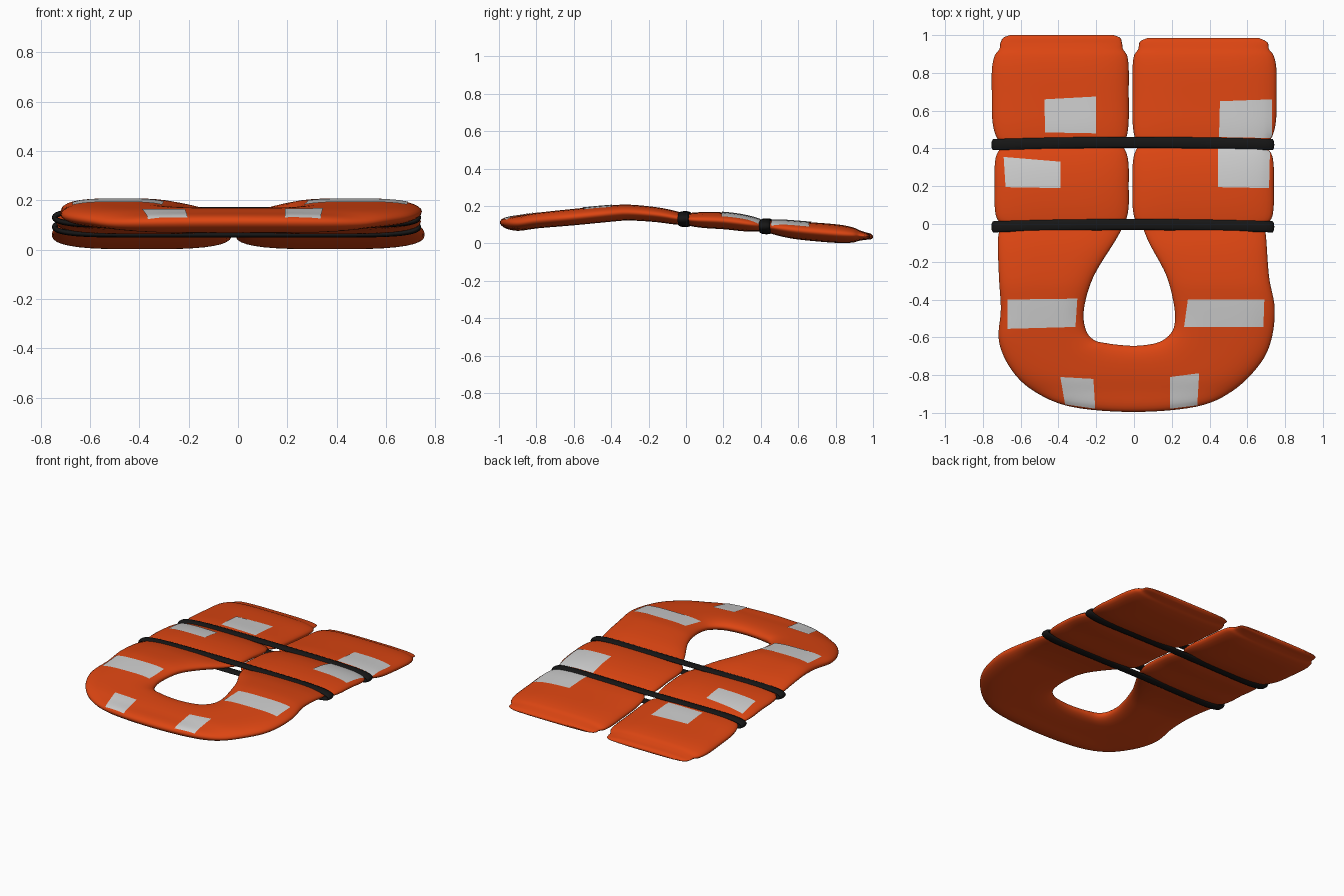
import bpy, bmesh, math
from mathutils import Vector
from mathutils.bvhtree import BVHTree

if "Cube" in bpy.data.objects:
    bpy.data.objects.remove(bpy.data.objects["Cube"])


def material(name, rgb):
    m = bpy.data.materials.new(name)
    m.diffuse_color = (*rgb, 1)
    m.use_nodes = True
    m.node_tree.nodes["Principled BSDF"].inputs["Base Color"].default_value = m.diffuse_color
    return m


ORANGE = material("orange_fabric", (0.72, 0.06, 0.006))
BLACK = material("black_webbing", (0.008, 0.008, 0.008))


def smooth(rows, k=6):
    """Catmull-Rom resampling of a list of number tuples."""
    out = []
    for i in range(len(rows) - 1):
        a, b, c, d = (rows[min(max(j, 0), len(rows) - 1)] for j in range(i - 1, i + 3))
        for s in range(k):
            t = s / k
            out.append(tuple(0.5 * (2 * q + (r - p) * t + (2 * p - 5 * q + 4 * r - w) * t * t
                                    + (3 * q - p - 3 * r + w) * t ** 3)
                             for p, q, r, w in zip(a, b, c, d)))
    return out + [rows[-1]]


# Height of the jacket's middle surface along y
MID = smooth([(-1.0, .113), (-.9, .108), (-.8, .122), (-.6, .141), (-.4, .160), (-.3, .165),
              (-.15, .153), (0, .130), (.2, .121), (.35, .103), (.43, .092), (.6, .070),
              (.8, .053), (.9, .045), (1.0, .036)])


def mid(y):
    for (y0, z0), (y1, z1) in zip(MID, MID[1:]):
        if y <= y1:
            return z0 + (z1 - z0) * max(0, (y - y0) / (y1 - y0))
    return MID[-1][1]


def make(name, verts, faces, mat=None):
    me = bpy.data.meshes.new(name)
    bm = bmesh.new()
    vs = [bm.verts.new(v) for v in verts]
    for f in faces:
        bm.faces.new([vs[i] for i in f])
    bmesh.ops.recalc_face_normals(bm, faces=bm.faces)
    for f in bm.faces:
        f.smooth = True
    bm.to_mesh(me)
    bm.free()
    ob = bpy.data.objects.new(name, me)
    bpy.context.collection.objects.link(ob)
    if mat:
        me.materials.append(mat)
    return ob


def pillow(name, stations, n=40):
    """Loft of cushion sections; station = (x0, y0, x1, y1, half thickness)."""
    verts, faces = [], []
    rows = smooth(stations)
    for x0, y0, x1, y1, h in rows:
        for i in range(n):
            a = 2 * math.pi * i / n
            u = math.cos(a)
            w = math.copysign(max(0, 1 - abs(u) ** 3.5) ** 0.5, math.sin(a))
            t = (u + 1) / 2
            y = y0 + (y1 - y0) * t
            verts.append((x0 + (x1 - x0) * t, y, mid(y) + h * w))
    for j in range(len(rows) - 1):
        for i in range(n):
            k = (i + 1) % n
            faces.append((j * n + i, j * n + k, j * n + n + k, j * n + n + i))
    faces += [tuple(range(n)), tuple(range((len(rows) - 1) * n, len(rows) * n))]
    return make(name, verts, faces, ORANGE)


# Horseshoe collar: outer edge point, inner edge point, half thickness
collar = pillow("collar", [
    (-.70, .00, -.05, .00, .030), (-.72, -.08, -.10, -.09, .038), (-.715, -.28, -.215, -.28, .042),
    (-.705, -.45, -.265, -.45, .044), (-.715, -.62, -.255, -.56, .044),
    (-.65, -.77, -.21, -.615, .043), (-.53, -.885, -.14, -.632, .042),
    (-.33, -.968, -.08, -.640, .042), (0, -.995, 0, -.645, .042), (.33, -.967, .08, -.638, .042),
    (.52, -.885, .14, -.622, .042), (.66, -.75, .19, -.585, .043), (.725, -.62, .215, -.53, .044),
    (.745, -.45, .212, -.43, .044), (.715, -.28, .17, -.27, .042), (.70, -.08, .08, -.10, .038),
    (.69, .00, .04, .00, .030)])


def pad(name, rows):
    return pillow(name, [(a, y, b, y, h) for y, a, b, h in rows])


# Front pads between the straps, and end pads beyond the second strap
parts = [collar]
for side, s, gap, wide in (("left", -1, -.028, .738), ("right", 1, -.008, .74)):
    g = s * (abs(gap) if s < 0 else gap)
    e = s * wide
    parts.append(pad(side + "_middle_pad", [
        (-.01, e - s * .05, g + s * .04, .026), (.03, e - s * .012, g + s * .012, .036),
        (.10, e, g, .043), (.20, e, g, .045), (.30, e, g, .044),
        (.37, e - s * .012, g + s * .01, .037), (.42, e - s * .05, g + s * .035, .026)]))
    top = 1.0 if s < 0 else .985
    parts.append(pad(side + "_end_pad", [
        (.42, e - s * .05, g + s * .04, .027), (.46, e - s * .01, g + s * .012, .037),
        (.55, e + s * .012, g, .047), (.70, e + s * .015, g, .050), (.82, e + s * .014, g, .049),
        (.89, e, g + s * .008, .041), (.925, e - s * .025, g + s * .03, .029),
        (.955, e - s * .03, g + s * .035, .021), (top - .015, e - s * .045, g + s * .045, .016),
        (top, e - s * .08, g + s * .08, .006)]))


# Straps: oval webbing swept round the jacket
def strap(name, y, n=80, m=10):
    def path(i):
        a = 2 * math.pi * i / n
        u = math.cos(a)
        w = math.copysign(max(0, 1 - abs(u) ** 9) ** 0.5, math.sin(a))
        return Vector((-.006 + .738 * u, y - .012 * u * u, mid(y) + .032 * w))
    verts, faces = [], []
    for i in range(n):
        p, t = path(i), path(i + 1) - path(i - 1)
        normal = Vector((t.z, 0, -t.x)).normalized()
        for j in range(m):
            b = 2 * math.pi * j / m
            verts.append(p + normal * .011 * math.cos(b) + Vector((0, .031 * math.sin(b), 0)))
            i2, j2 = (i + 1) % n, (j + 1) % m
            faces.append((i * m + j, i * m + j2, i2 * m + j2, i2 * m + j))
    make(name, verts, faces, BLACK)


strap("lower_strap", -.003)
strap("upper_strap", .432)

# Reflective patches draped on the top surface
trees = [BVHTree.FromPolygons([v.co for v in o.data.vertices],
                              [p.vertices for p in o.data.polygons]) for o in parts]


def patch(name, corners, n=12):
    a, b, c, d = (Vector(p) for p in corners)
    verts, faces = [], []
    for j in range(n + 1):
        for i in range(n + 1):
            s, t = i / n, j / n
            p = a.lerp(b, s).lerp(d.lerp(c, s), t)
            start = Vector((p.x, p.y, 1))
            hits = [h for h in (tr.ray_cast(start, Vector((0, 0, -1))) for tr in trees) if h[0]]
            if hits:
                co = max((h[0] for h in hits), key=lambda v: v.z)
            else:
                co = min((tr.find_nearest(Vector((p.x, p.y, mid(p.y)))) for tr in trees),
                         key=lambda h: h[3])[0]
            verts.append(co + Vector((0, 0, .0035)))
    for j in range(n):
        for i in range(n):
            k = j * (n + 1) + i
            faces.append((k, k + 1, k + n + 2, k + n + 1))
    ob = make(name, verts, faces)
    if ob.data.polygons[0].normal.z < 0:
        ob.data.flip_normals()


for name, corners in {
    "left_end_patch": ((-.47, .485), (-.20, .48), (-.20, .675), (-.475, .66)),
    "right_end_patch": ((.45, .46), (.73, .455), (.73, .66), (.455, .65)),
    "left_middle_patch": ((-.68, .195), (-.39, .19), (-.39, .33), (-.69, .355)),
    "right_middle_patch": ((.445, .195), (.715, .19), (.72, .395), (.445, .40)),
    "left_collar_patch": ((-.67, -.555), (-.31, -.545), (-.30, -.395), (-.67, -.40)),
    "right_collar_patch": ((.265, -.545), (.685, -.545), (.69, -.40), (.285, -.40)),
    "left_neck_patch": ((-.365, -.955), (-.205, -.978), (-.215, -.82), (-.39, -.81)),
    "right_neck_patch": ((.19, -.978), (.335, -.96), (.345, -.79), (.19, -.81)),
}.items():
    patch(name, corners)
